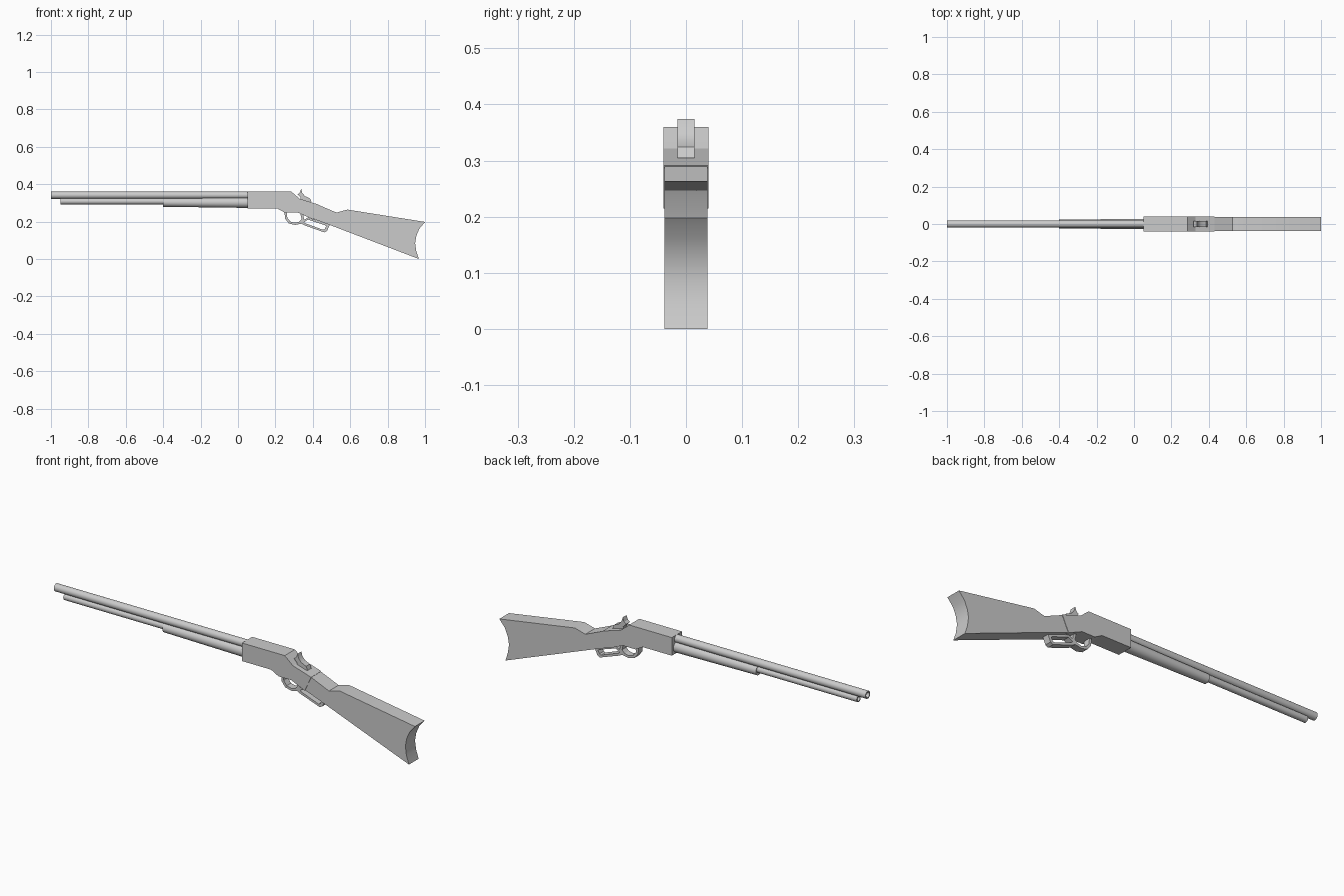
import bpy, bmesh, math
from mathutils import Matrix

if "Cube" in bpy.data.objects:
    bpy.data.objects.remove(bpy.data.objects["Cube"])


def finish(name, bm, smooth=None):
    bmesh.ops.recalc_face_normals(bm, faces=bm.faces)
    me = bpy.data.meshes.new(name)
    bm.to_mesh(me)
    bm.free()
    ob = bpy.data.objects.new(name, me)
    bpy.context.collection.objects.link(ob)
    if smooth:
        bpy.ops.object.select_all(action='DESELECT')
        ob.select_set(True)
        bpy.context.view_layer.objects.active = ob
        bpy.ops.object.shade_smooth_by_angle(angle=math.radians(smooth))
    return ob


def slab(name, profile, half, smooth=None):
    """Side profile (x, z) extruded across y."""
    bm = bmesh.new()
    f = bm.faces.new([bm.verts.new((x, -half, z)) for x, z in profile])
    ext = bmesh.ops.extrude_face_region(bm, geom=[f])
    bmesh.ops.translate(bm, vec=(0, 2 * half, 0),
                        verts=[v for v in ext['geom'] if isinstance(v, bmesh.types.BMVert)])
    return finish(name, bm, smooth)


def frame(name, outer, inner, half, smooth=None):
    """Closed ring between two matching (x, z) outlines."""
    bm = bmesh.new()
    rings = [[bm.verts.new((x, y, z)) for x, z in pts]
             for pts, y in ((outer, -half), (outer, half), (inner, half), (inner, -half))]
    n = len(outer)
    for k in range(4):
        a, b = rings[k], rings[(k + 1) % 4]
        for i in range(n):
            j = (i + 1) % n
            bm.faces.new((a[i], a[j], b[j], b[i]))
    return finish(name, bm, smooth)


def lathe(name, stations, seg=24):
    """Rings (x, z centre, radius) along x, capped at both ends."""
    bm = bmesh.new()
    rings = [[bm.verts.new((x, r * math.cos(2 * math.pi * i / seg),
                            zc + r * math.sin(2 * math.pi * i / seg))) for i in range(seg)]
             for x, zc, r in stations]
    for a, b in zip(rings, rings[1:]):
        for i in range(seg):
            j = (i + 1) % seg
            bm.faces.new((a[i], a[j], b[j], b[i]))
    bm.faces.new(rings[0])
    bm.faces.new(rings[-1])
    return finish(name, bm, 40)


# Barrel and magazine tube, each with an open front bore
lathe("barrel", [(0.06, 0.341, 0.019), (-1.0, 0.341, 0.019),
                 (-1.0, 0.341, 0.013), (-0.92, 0.341, 0.013)])
lathe("magazine_tube", [(0.06, 0.308, 0.016), (-0.95, 0.308, 0.016),
                        (-0.95, 0.308, 0.011), (-0.88, 0.308, 0.011)])

# Fore-end grip
lathe("forend", [(-0.40, 0.302, 0.023), (0.06, 0.301, 0.028)])

# Receiver
slab("receiver", [(0.05, 0.27), (0.21, 0.27), (0.25, 0.248), (0.32, 0.248), (0.395, 0.215),
                  (0.43, 0.291), (0.33, 0.322), (0.318, 0.332), (0.285, 0.36), (0.05, 0.36)], 0.04)

# Butt stock with concave end
slab("stock", [(0.393, 0.218), (0.485, 0.184), (0.967, 0.0), (0.953, 0.042), (0.947, 0.085),
               (0.954, 0.125), (0.97, 0.162), (1.0, 0.198), (0.585, 0.264), (0.527, 0.248),
               (0.428, 0.29)], 0.038, 30)

# Hammer
slab("hammer", [(0.338, 0.374), (0.344, 0.352), (0.358, 0.336), (0.385, 0.324), (0.393, 0.305),
                (0.33, 0.305), (0.335, 0.328), (0.318, 0.345), (0.33, 0.354)], 0.015, 30)

# Lever: trigger guard ring and rear finger loop
frame("trigger_guard",
      [(0.248, 0.252), (0.252, 0.215), (0.272, 0.19), (0.305, 0.182), (0.336, 0.188),
       (0.355, 0.205), (0.345, 0.252)],
      [(0.26, 0.25), (0.264, 0.22), (0.28, 0.2), (0.305, 0.194), (0.326, 0.199),
       (0.34, 0.213), (0.331, 0.25)], 0.017, 30)
frame("finger_loop",
      [(0.335, 0.19), (0.355, 0.18), (0.462, 0.142), (0.476, 0.15), (0.49, 0.182),
       (0.48, 0.188), (0.375, 0.222), (0.35, 0.208)],
      [(0.353, 0.196), (0.362, 0.19), (0.455, 0.156), (0.464, 0.16), (0.472, 0.175),
       (0.466, 0.18), (0.376, 0.21), (0.364, 0.204)], 0.017, 30)
